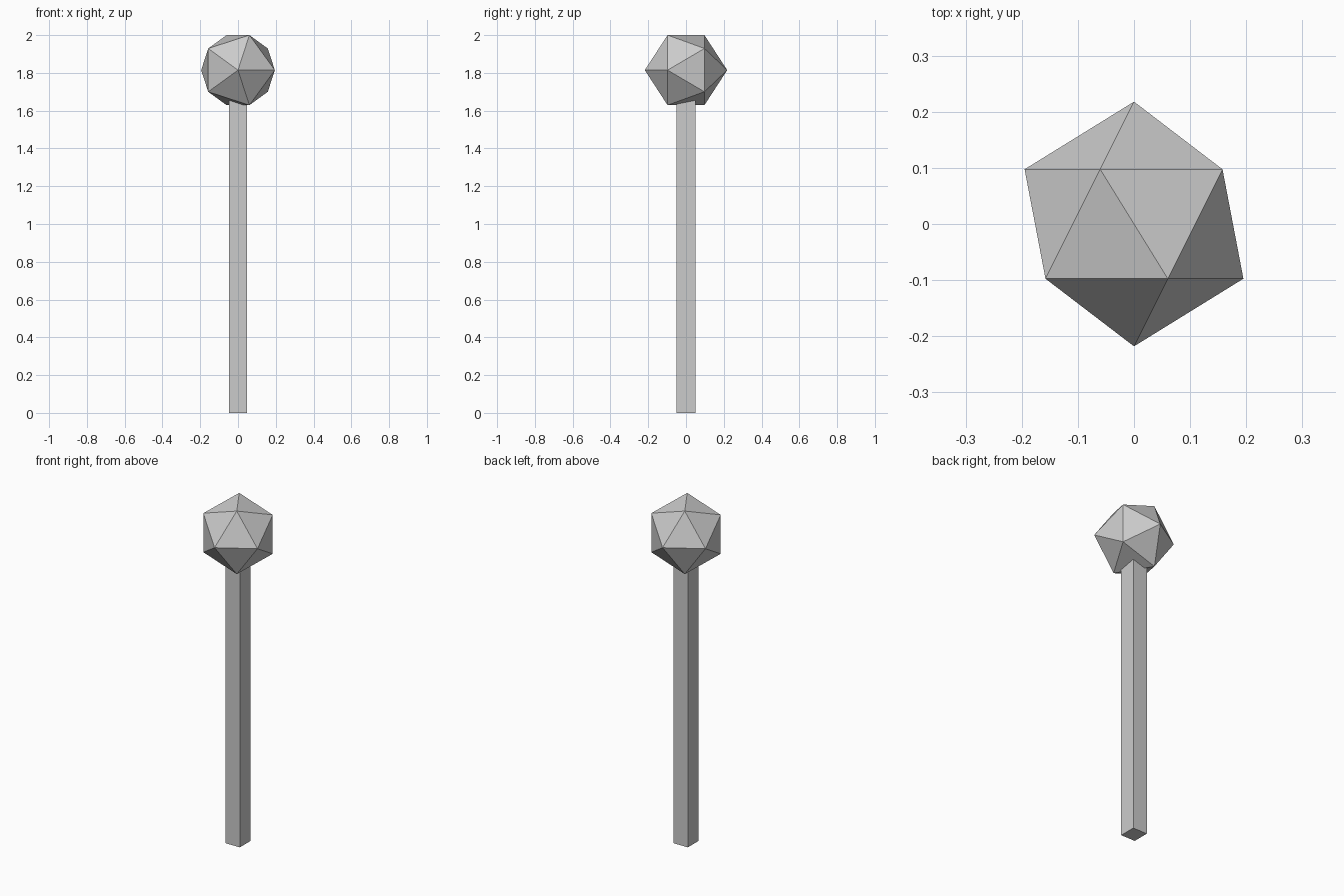
import bpy
from math import radians

if "Cube" in bpy.data.objects:
    bpy.data.objects.remove(bpy.data.objects["Cube"])

# Square shaft, its top end sunk into the head
SHAFT_TOP = 1.7
bpy.ops.mesh.primitive_cube_add(size=1, location=(0, 0, SHAFT_TOP / 2))
shaft = bpy.context.object
shaft.name = "shaft"
shaft.scale = (0.094, 0.1, SHAFT_TOP)
bpy.ops.object.transform_apply(location=False, rotation=False, scale=True)

# Faceted 20-sided head, tipped so its poles point front and back
bpy.ops.mesh.primitive_ico_sphere_add(subdivisions=1, radius=0.218,
                                      location=(0, 0, 1.8146),
                                      rotation=(radians(90), 0, 0))
head = bpy.context.object
head.name = "head"
bpy.ops.object.transform_apply(location=False, rotation=True, scale=False)
